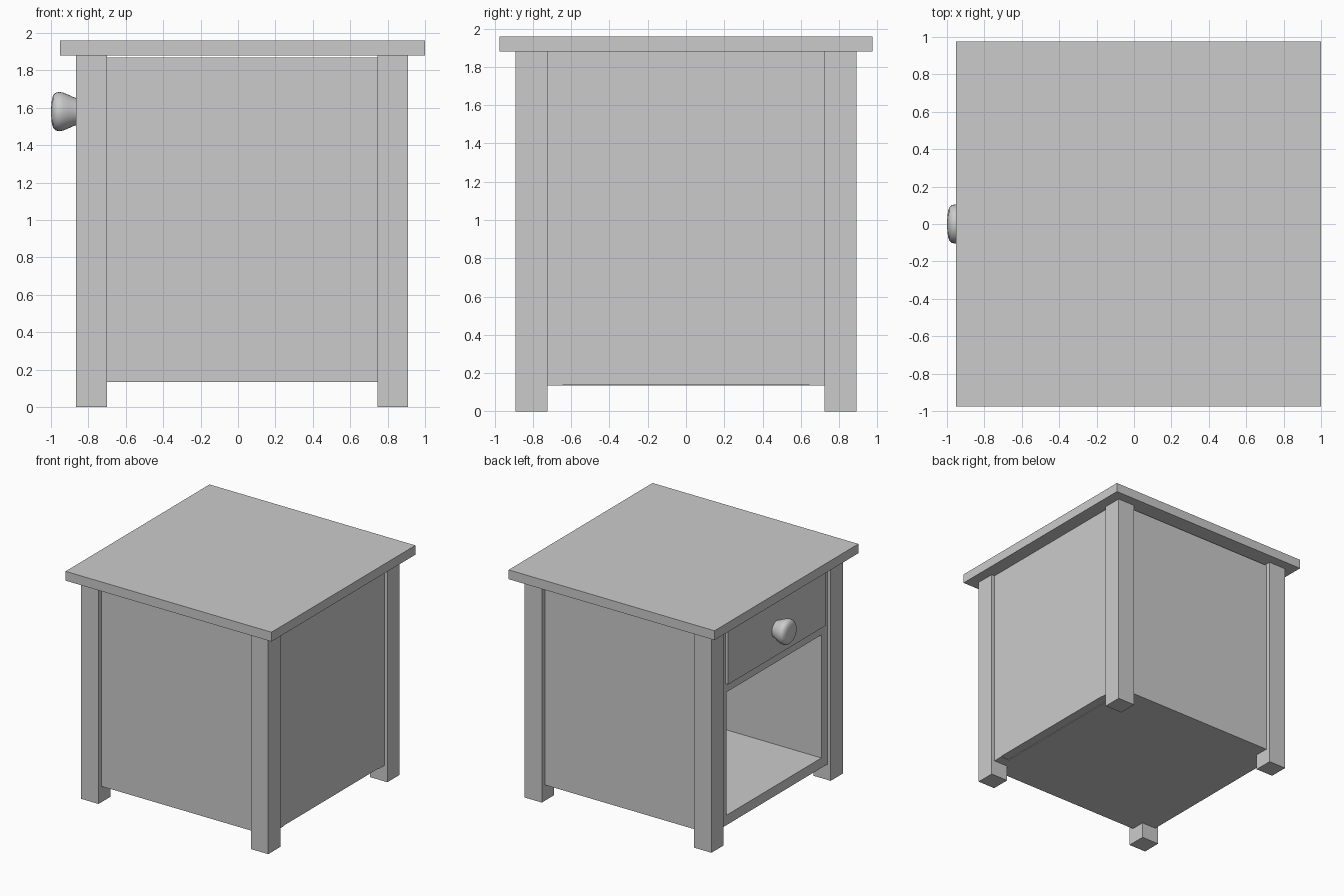
import bpy, bmesh
from math import radians
from mathutils import Vector, Matrix

if "Cube" in bpy.data.objects:
    bpy.data.objects.remove(bpy.data.objects["Cube"])


def finish(name, bm):
    bmesh.ops.recalc_face_normals(bm, faces=bm.faces)
    me = bpy.data.meshes.new(name)
    bm.to_mesh(me)
    bm.free()
    ob = bpy.data.objects.new(name, me)
    bpy.context.collection.objects.link(ob)
    return ob


def box(name, x, y, z):
    """Box from (min, max) pairs on each axis."""
    bm = bmesh.new()
    bmesh.ops.create_cube(bm, size=1)
    for v in bm.verts:
        v.co = Vector([(r[0] + r[1]) / 2 + c * (r[1] - r[0])
                       for r, c in zip((x, y, z), v.co)])
    return finish(name, bm)


# Table top
box("table_top", (-0.953, 1.0), (-0.975, 0.975), (1.88, 1.96))

# Four square legs
for xn, x in (("front", (-0.865, -0.70)), ("back", (0.745, 0.91))):
    for yn, y in (("right", (-0.89, -0.725)), ("left", (0.725, 0.89))):
        box(f"{xn}_{yn}_leg", x, y, (0, 1.88))

# Cabinet body: thick sides, back, and three horizontal boards
X0, X1, YO, YI = -0.835, 0.88, 0.848, 0.642
box("right_side_panel", (X0, X1), (-YO, -YI), (0.135, 1.87))
box("left_side_panel", (X0, X1), (YI, YO), (0.135, 1.87))
box("back_panel", (0.78, X1), (-0.8, 0.8), (0.14, 1.88))
for name, z in (("floor_board", (0.135, 0.22)),
                ("middle_shelf", (1.275, 1.365)),
                ("upper_rail", (1.79, 1.87))):
    box(name, (X0, 0.80), (-YI, YI), z)

# Drawer front, standing slightly proud of the body
box("drawer_front", (-0.863, X0), (-0.66, 0.66), (1.355, 1.81))

# Turned knob: profile as (distance from drawer, radius), spun about x
profile = [(0, 0), (0, 0.072), (0.02, 0.079), (0.045, 0.091), (0.07, 0.101),
           (0.09, 0.105), (0.11, 0.101), (0.124, 0.088), (0.131, 0.065),
           (0.134, 0.035), (0.136, 0)]
bm = bmesh.new()
verts = [bm.verts.new((-0.864 - d, 0, 1.58 + r)) for d, r in profile]
edges = [bm.edges.new(p) for p in zip(verts, verts[1:])]
bmesh.ops.spin(bm, geom=verts + edges, cent=(0, 0, 1.58), axis=(1, 0, 0),
               angle=radians(360), steps=32)
bmesh.ops.remove_doubles(bm, verts=bm.verts, dist=1e-4)
knob = finish("drawer_knob", bm)
bpy.ops.object.select_all(action='DESELECT')
knob.select_set(True)
bpy.context.view_layer.objects.active = knob
bpy.ops.object.shade_smooth_by_angle(angle=radians(40))
